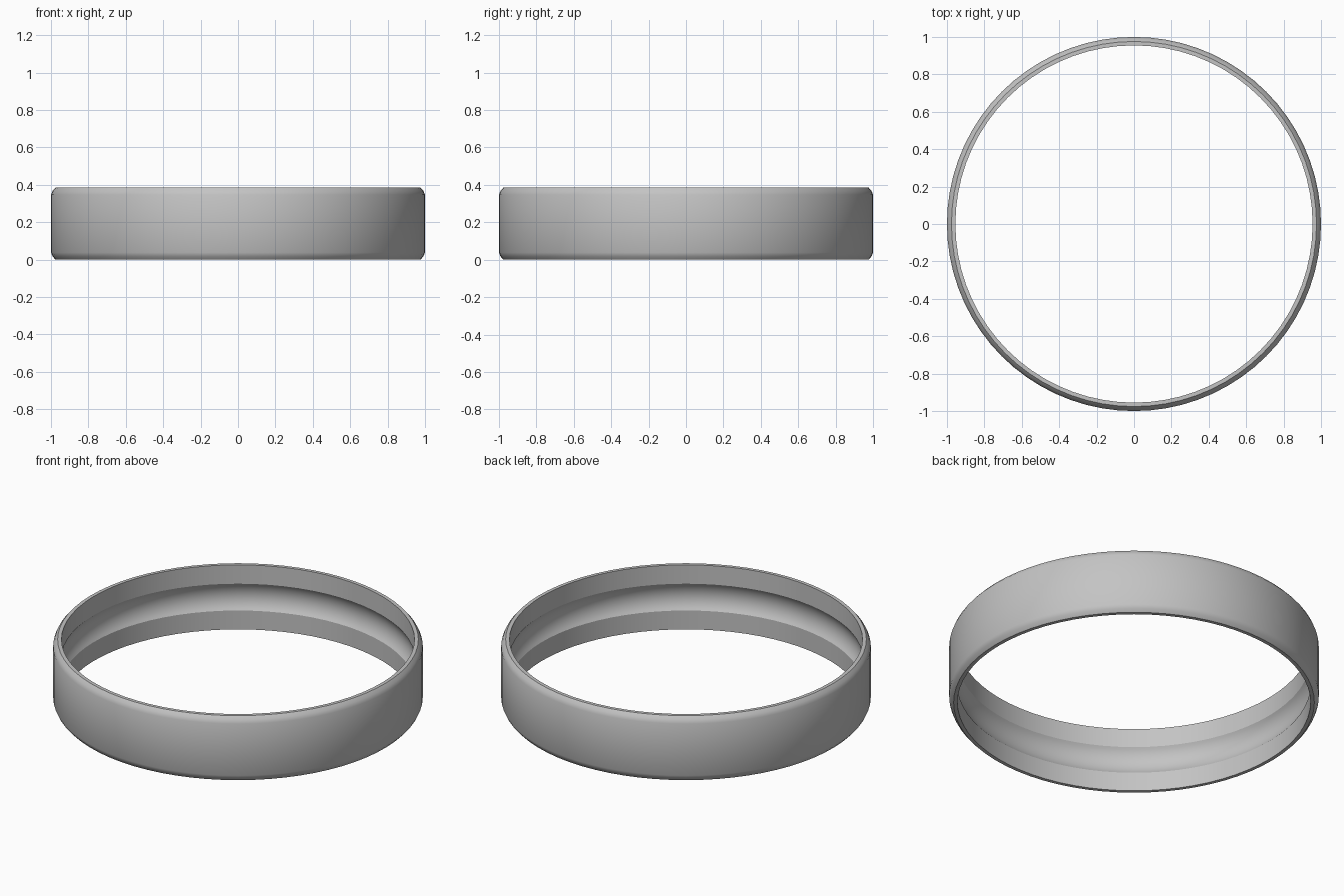
import bpy, bmesh, math

SIDES = 72
HEIGHT, OUTER, INNER = 0.385, 1.0, 0.955
GROOVE_HALF, GROOVE_DEPTH = 0.08, 0.027

cube = bpy.data.objects.get("Cube")
if cube:
    bpy.data.objects.remove(cube, do_unlink=True)

# Plain grey metal
metal = bpy.data.materials.new("grey metal")
metal.use_nodes = True
grey = (0.55, 0.55, 0.55, 1)
metal.diffuse_color = grey
metal.node_tree.nodes["Principled BSDF"].inputs["Base Color"].default_value = grey

# Rounded outer edges, mirrored from bottom to top (radius, height)
lower = [(INNER, 0), (0.976, 0), (0.991, 0.017), (OUTER, 0.038)]
profile = lower + [(r, HEIGHT - z) for r, z in reversed(lower)]

# Concave arc groove around the inside, from top to bottom
radius = (GROOVE_HALF ** 2 + GROOVE_DEPTH ** 2) / (2 * GROOVE_DEPTH)
half_angle = math.asin(GROOVE_HALF / radius)
STEPS = 12
for i in range(STEPS + 1):
    a = half_angle * (1 - 2 * i / STEPS)
    profile.append((INNER + GROOVE_DEPTH - radius * (1 - math.cos(a)),
                    HEIGHT / 2 + radius * math.sin(a)))

# Sweep the closed profile around the vertical axis
bm = bmesh.new()
rings = []
for s in range(SIDES):
    t = math.tau * s / SIDES
    rings.append([bm.verts.new((r * math.cos(t), r * math.sin(t), z))
                  for r, z in profile])
for s, ring in enumerate(rings):
    following = rings[(s + 1) % SIDES]
    for k in range(len(profile)):
        n = (k + 1) % len(profile)
        bm.faces.new((ring[k], following[k], following[n], ring[n]))
bmesh.ops.recalc_face_normals(bm, faces=bm.faces)

mesh = bpy.data.meshes.new("ring_band")
bm.to_mesh(mesh)
bm.free()
mesh.materials.append(metal)
band = bpy.data.objects.new("ring_band", mesh)
bpy.context.collection.objects.link(band)

# Smooth surfaces with crisp rims and groove edges
bpy.ops.object.select_all(action="DESELECT")
band.select_set(True)
bpy.context.view_layer.objects.active = band
bpy.ops.object.shade_smooth_by_angle(angle=math.radians(32))
